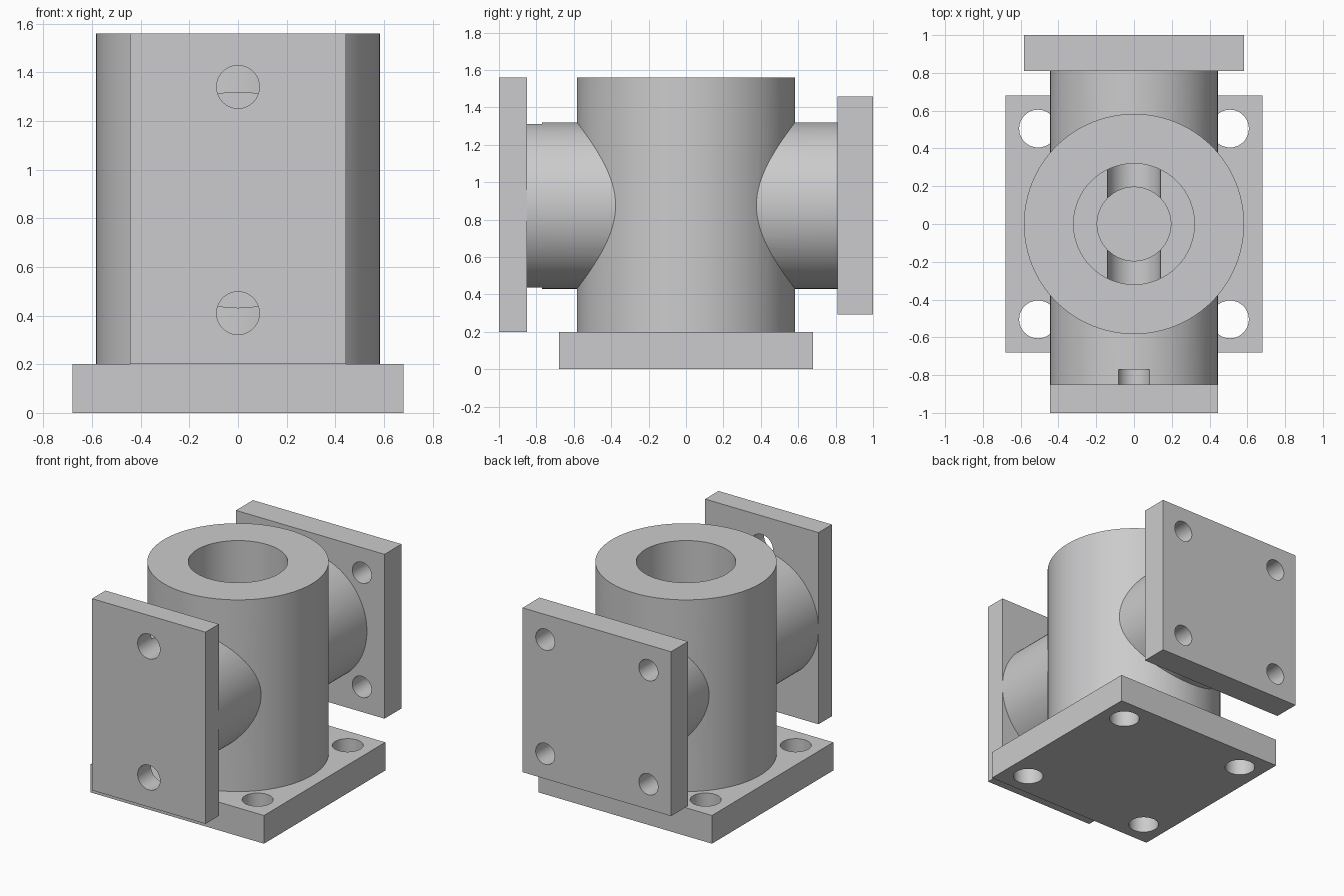
import bpy, math
from mathutils import Matrix

if "Cube" in bpy.data.objects:
    bpy.data.objects.remove(bpy.data.objects["Cube"])

AXIS_Z = 0.875          # height of the side ports

grey = bpy.data.materials.new("cast_grey")
grey.diffuse_color = (0.6, 0.6, 0.61, 1)
grey.use_nodes = True
grey.node_tree.nodes["Principled BSDF"].inputs["Base Color"].default_value = grey.diffuse_color


def box(name, lo, hi):
    size = [b - a for a, b in zip(lo, hi)]
    mid = [(a + b) / 2 for a, b in zip(lo, hi)]
    bpy.ops.mesh.primitive_cube_add(size=1)
    ob = bpy.context.object
    ob.name = name
    ob.data.transform(Matrix.Translation(mid) @ Matrix.Diagonal((*size, 1)))
    return ob


def tube(name, r, a, b, axis, u=0.0, v=0.0, sides=96):
    """Cylinder from a to b along z (u, v = x, y) or along y (u, v = x, z)."""
    bpy.ops.mesh.primitive_cylinder_add(vertices=sides, radius=r, depth=b - a)
    ob = bpy.context.object
    ob.name = name
    m = (a + b) / 2
    if axis == 'z':
        ob.data.transform(Matrix.Translation((u, v, m)))
    else:
        ob.data.transform(Matrix.Translation((u, m, v)) @ Matrix.Rotation(math.pi / 2, 4, 'X'))
    return ob


def combine(ob, others, op):
    for other in others:
        mod = ob.modifiers.new(op, 'BOOLEAN')
        mod.operation, mod.object, mod.solver = op, other, 'EXACT'
        bpy.ops.object.select_all(action='DESELECT')
        bpy.context.view_layer.objects.active = ob
        ob.select_set(True)
        bpy.ops.object.modifier_apply(modifier=mod.name)
        bpy.data.objects.remove(other)


def finish(ob):
    ob.data.materials.clear()
    ob.data.materials.append(grey)
    bpy.ops.object.select_all(action='DESELECT')
    bpy.context.view_layer.objects.active = ob
    ob.select_set(True)
    bpy.ops.object.shade_smooth_by_angle(angle=math.radians(30))


corners = [(sx, sy) for sx in (-1, 1) for sy in (-1, 1)]
front_bolts = (AXIS_Z + 0.465, AXIS_Z - 0.465)

# Main body with front and back ports
body = tube("valve_body", 0.583, 0.2, 1.56, 'z')
combine(body, [tube("front_port", 0.445, -0.85, -0.2, 'y', 0, AXIS_Z),
               tube("back_port", 0.445, 0.2, 0.81, 'y', 0, AXIS_Z)], 'UNION')

# Stepped vertical bore, cross passage and bolt clearance in the front port
combine(body, [tube("upper_bore", 0.32, 0.88, 1.7, 'z'),
               tube("lower_bore", 0.195, 0.45, 1.0, 'z'),
               tube("cross_passage", 0.14, -0.7, 0.7, 'y', 0, AXIS_Z)]
        + [tube("bolt_relief", 0.088, -0.95, -0.77, 'y', 0, z, 48) for z in front_bolts],
        'DIFFERENCE')
finish(body)

# Base plate with four bolt holes
base = box("base_plate", (-0.68, -0.68, 0), (0.68, 0.68, 0.2))
combine(base, [tube("base_hole", 0.1, -0.1, 0.3, 'z', 0.508 * sx, 0.505 * sy, 48)
               for sx, sy in corners], 'DIFFERENCE')
finish(base)

# Back flange with four bolt holes
back = box("back_flange", (-0.583, 0.81, AXIS_Z - 0.583), (0.583, 1.0, AXIS_Z + 0.583))
combine(back, [tube("back_hole", 0.075, 0.7, 1.1, 'y', 0.405 * sx, AXIS_Z + 0.405 * sz, 48)
               for sx, sz in corners], 'DIFFERENCE')
finish(back)

# Tall front flange with two bolt holes
front = box("front_flange", (-0.445, -1.0, 0.2), (0.445, -0.85, 1.56))
combine(front, [tube("front_hole", 0.088, -1.1, -0.75, 'y', 0, z, 48)
                for z in front_bolts], 'DIFFERENCE')
finish(front)
